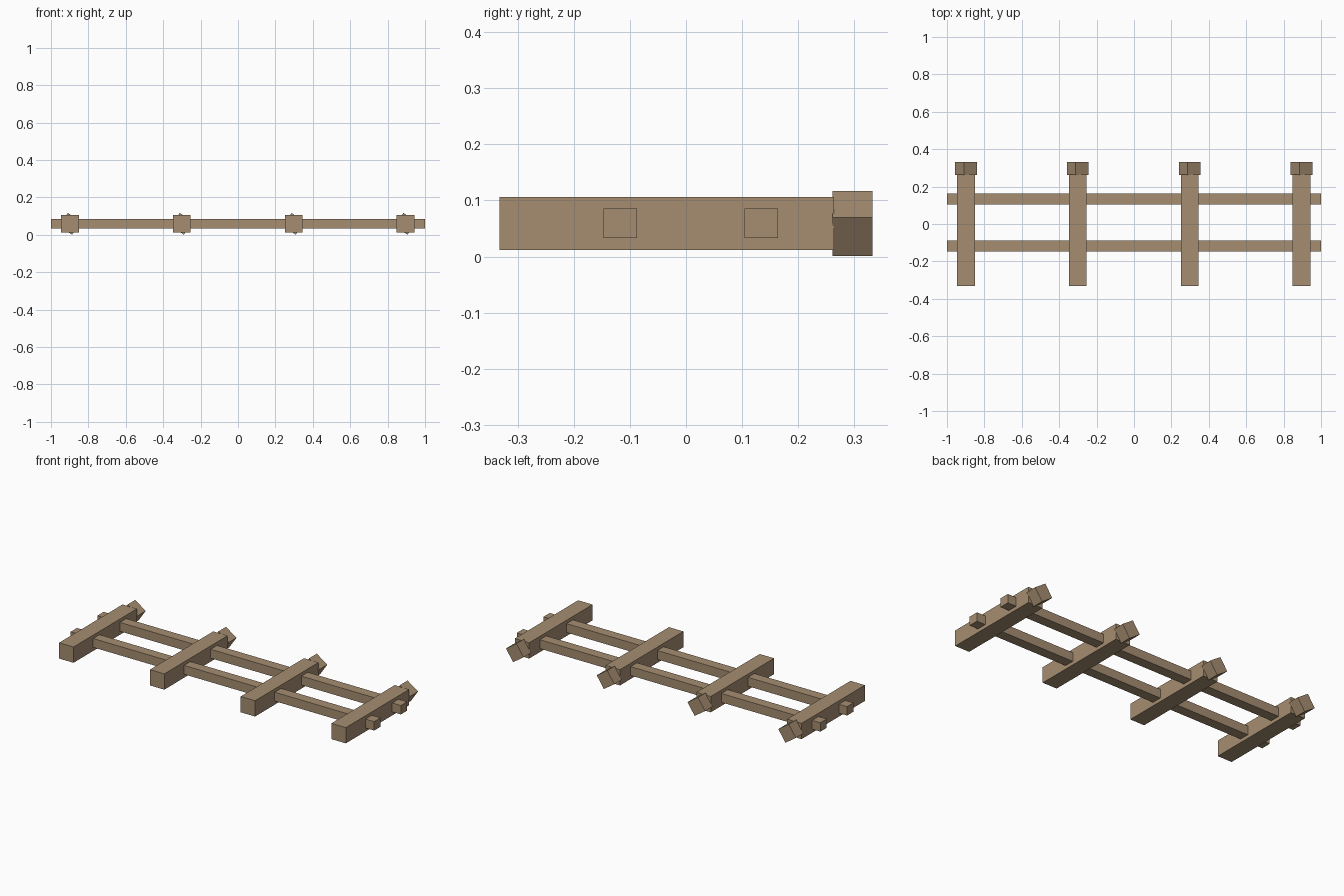
import bpy
from math import radians

if "Cube" in bpy.data.objects:
    bpy.data.objects.remove(bpy.data.objects["Cube"])

wood = bpy.data.materials.new("wood")
wood.diffuse_color = (0.38, 0.27, 0.165, 1)
wood.use_nodes = True
wood.node_tree.nodes["Principled BSDF"].inputs["Base Color"].default_value = wood.diffuse_color


def box(name, centre, size, tilt=0):
    """Flat-sided timber, optionally rolled about the y axis."""
    bpy.ops.mesh.primitive_cube_add(size=1, location=centre)
    ob = bpy.context.object
    ob.name = name
    ob.scale = size
    ob.rotation_euler = (0, radians(tilt), 0)
    ob.data.materials.append(wood)
    return ob


# Two long rails running through the cross beams
for label, y in (("front", -0.117), ("back", 0.134)):
    box(label + "_rail", (0, y, 0.0595), (2.0, 0.06, 0.053))

# Four cross beams, each with a rolled end block at the back
for i in range(4):
    x = -0.8985 + i * 0.598
    box(f"cross_beam_{i + 1}", (x, -0.034, 0.059), (0.095, 0.596, 0.094))
    box(f"end_block_{i + 1}", (x, 0.2965, 0.059), (0.0835, 0.071, 0.0835), tilt=-55.7)
